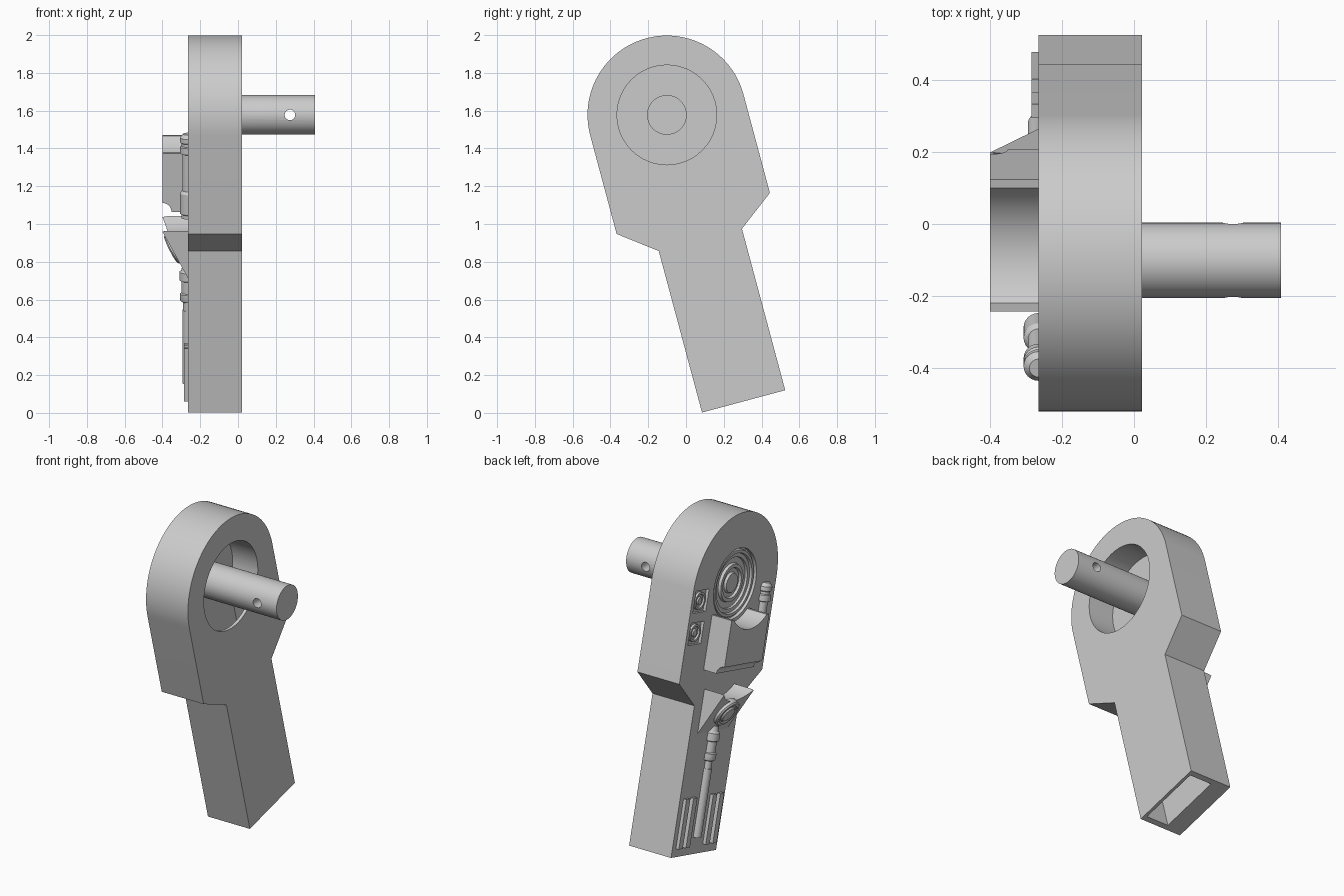
import bpy, bmesh, math
from mathutils import Matrix, Vector

if "Cube" in bpy.data.objects:
    bpy.data.objects.remove(bpy.data.objects["Cube"])

grey = bpy.data.materials.new("plain grey")
grey.diffuse_color = (0.6, 0.6, 0.6, 1)
grey.use_nodes = True
grey.node_tree.nodes["Principled BSDF"].inputs["Base Color"].default_value = grey.diffuse_color

# The whole arm leans 15 degrees; parts are built upright as (x, across, along)
LEAN = Matrix.Translation((0, 0.305, 0.061)) @ Matrix.Rotation(math.radians(15), 4, 'X')
FACE = -0.265                      # detailed outer face
INNER = 0.022                      # plain face with the shaft
HUB = 1.57                         # hub height along the arm


def finish(name, bm):
    bmesh.ops.remove_doubles(bm, verts=bm.verts, dist=1e-5)
    bmesh.ops.recalc_face_normals(bm, faces=bm.faces)
    me = bpy.data.meshes.new(name)
    bm.to_mesh(me)
    bm.free()
    me.materials.append(grey)
    ob = bpy.data.objects.new(name, me)
    bpy.context.collection.objects.link(ob)
    ob.matrix_world = LEAN
    return ob


def prism(name, pts, offset):
    """Extrude a closed 3D outline along an offset."""
    bm = bmesh.new()
    face = bm.faces.new([bm.verts.new(p) for p in pts])
    res = bmesh.ops.extrude_face_region(bm, geom=[face], use_keep_orig=True)
    moved = [g for g in res['geom'] if isinstance(g, bmesh.types.BMVert)]
    bmesh.ops.translate(bm, verts=moved, vec=Vector(offset))
    return finish(name, bm)


def box(name, x0, x1, u0, u1, s0, s1):
    return prism(name, [(x0, u0, s0), (x0, u1, s0), (x0, u1, s1), (x0, u0, s1)], (x1 - x0, 0, 0))


def lathe(name, profile, place, steps=48):
    """Revolve (radius, height) points about z, closed at both ends, then place."""
    pts = [(0, profile[0][1])] + list(profile) + [(0, profile[-1][1])]
    bm = bmesh.new()
    vs = [bm.verts.new((r, 0, t)) for r, t in pts]
    es = [bm.edges.new(p) for p in zip(vs, vs[1:]) if p[0].co != p[1].co]
    bmesh.ops.spin(bm, geom=vs + es, axis=(0, 0, 1), cent=(0, 0, 0), angle=2 * math.pi, steps=steps)
    bmesh.ops.remove_doubles(bm, verts=bm.verts, dist=1e-5)
    bmesh.ops.transform(bm, matrix=place, verts=bm.verts)
    return finish(name, bm)


def outward(u, s, x=FACE, angle=-90):
    return Matrix.Translation((x, u, s)) @ Matrix.Rotation(math.radians(angle), 4, 'Y')


def upright(u, s, x=FACE):
    return Matrix.Translation((x, u, s))


def cut(ob, cutter):
    mod = ob.modifiers.new("cut", 'BOOLEAN')
    mod.operation = 'DIFFERENCE'
    mod.solver = 'EXACT'
    mod.object = cutter
    bpy.context.view_layer.update()
    bpy.context.view_layer.objects.active = ob
    bpy.ops.object.modifier_apply(modifier=mod.name)
    bpy.data.objects.remove(cutter)


def arc(cs, r, a0, a1, n):
    return [(r * math.cos(math.radians(a0 + (a1 - a0) * i / n)),
             cs + r * math.sin(math.radians(a0 + (a1 - a0) * i / n))) for i in range(n + 1)]


# Main arm: round head, shoulders, narrow shank
outline = [(-0.228, 0), (0.228, 0), (0.228, 0.885), (0.42, 1.03)]
outline += arc(HUB, 0.42, 0, 180, 48) + [(-0.42, 1.03), (-0.228, 0.885)]
arm = prism("arm_body", [(FACE, u, s) for u, s in outline], (INNER - FACE, 0, 0))

# Socket and hollow shank
cut(arm, lathe("socket_cutter", [(0.264, -0.2), (0.264, 0.15)], outward(0, HUB, -0.0)))
cut(arm, box("channel_cutter", -0.15, 0.002, -0.195, 0.195, -0.1, 1.5))

# Recesses in the outer face
cut(arm, lathe("hub_cutter", [(0.21, -0.045), (0.21, 0.1)], outward(0, HUB)))
PANELS = (1.503, 1.316)
for s in PANELS:
    cut(arm, box("panel_cutter", FACE - 0.1, FACE + 0.018, 0.262, 0.392, s - 0.065, s + 0.065))

# Shaft with a cross hole
shaft = lathe("shaft", [(0.105, -0.408), (0.105, 0.16)], outward(0, HUB, 0))
cross = (Matrix.Translation((0.275, 0, HUB)) @ Matrix.Rotation(math.radians(-15), 4, 'X')
         @ Matrix.Rotation(math.radians(90), 4, 'X'))
cut(shaft, lathe("cross_hole_cutter", [(0.028, -0.3), (0.028, 0.3)], cross, 24))

# Stepped rings inside the hub recess
lathe("hub_rings", [(0.21, -0.05), (0.21, -0.022), (0.2, -0.022), (0.195, -0.008), (0.178, -0.008),
                    (0.174, -0.022), (0.152, -0.022), (0.15, -0.036), (0.115, -0.036), (0.11, -0.02),
                    (0.09, -0.02), (0.085, -0.034), (0.062, -0.034), (0.056, -0.02)], outward(0, HUB))

# Round sockets in the two square panels
for s in PANELS:
    lathe("panel_ring", [(0.052, -0.02), (0.052, -0.004), (0.04, -0.004), (0.037, -0.014),
                         (0.024, -0.014), (0.02, -0.006)], outward(0.327, s), 24)

# Block with a round scoop on top and a bitten lower edge
dip = math.degrees(math.acos(0.165 / 0.23))
block_pts = [(-0.19, 1.09), (0.19, 1.09), (0.19, 1.41)]
block_pts += arc(HUB, 0.23, -dip, dip - 180, 20) + [(-0.19, 1.41)]
block = prism("block", [(FACE + 0.01, u, s) for u, s in block_pts], (-0.145, 0, 0))
along_u = Matrix.Translation((-0.40, 0, 1.09)) @ Matrix.Rotation(math.radians(90), 4, 'X')
cut(block, lathe("bite_cutter", [(0.048, -0.4), (0.048, 0.4)], along_u, 32))

# Wedge with a scooped top and a round cap on its slope
wedge = prism("wedge", [(FACE + 0.01, -0.15, 1.0), (-0.40, -0.15, 0.97), (FACE, -0.15, 0.715),
                        (FACE + 0.01, -0.15, 0.715)], (0, 0.3, 0))
cut(wedge, lathe("scoop_cutter", [(0.22, -0.05), (0.22, 0.3)], outward(0, 1.135)))
lathe("wedge_cap", [(0.088, -0.02), (0.088, 0.016), (0.08, 0.024), (0.066, 0.024), (0.062, 0.018),
                    (0.054, 0.018), (0.046, 0.028)], outward(0, 0.843, -0.3325, -118))

# Lower pipe: coupling and rod
lathe("coupling", [(0.026, 0.5), (0.026, 0.545), (0.038, 0.55), (0.042, 0.56), (0.042, 0.59), (0.034, 0.595),
                   (0.034, 0.66), (0.045, 0.665), (0.045, 0.71), (0.036, 0.718), (0.028, 0.75)],
      upright(0, 0), 24)
lathe("rod", [(0.03, 0.1), (0.03, 0.5)], upright(0, 0), 24)

# Side pipe with end collars
lathe("side_pipe", [(0.034, 1.09), (0.034, 1.11), (0.042, 1.115), (0.042, 1.225), (0.036, 1.235), (0.03, 1.24),
                    (0.03, 1.44), (0.042, 1.445), (0.042, 1.48), (0.034, 1.485), (0.034, 1.5),
                    (0.042, 1.505), (0.042, 1.53), (0.026, 1.55)], upright(-0.315, 0), 24)

# Raised ribs at the foot of the shank
for side in (-1, 1):
    for u in (0.1, 0.172):
        box("rib", FACE + 0.01, FACE - 0.02, side * u - 0.02, side * u + 0.02, 0.05, 0.34)

# Smooth the curves, keep the edges
for ob in bpy.data.objects:
    ob.select_set(ob.type == 'MESH')
bpy.context.view_layer.objects.active = arm
bpy.ops.object.shade_smooth_by_angle(angle=math.radians(30))
